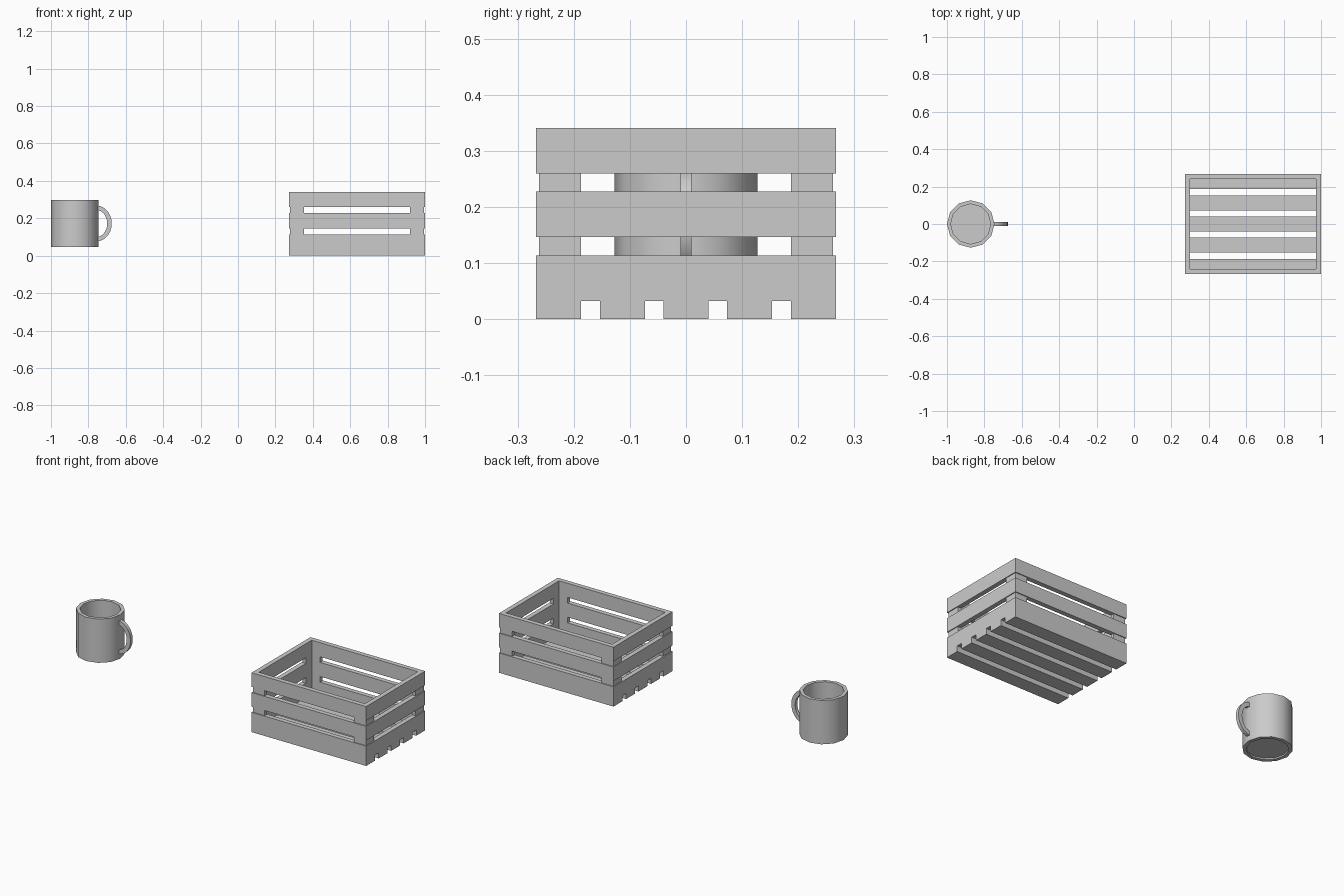
import bpy, bmesh, math
from math import sin, cos, pi

if "Cube" in bpy.data.objects:
    bpy.data.objects.remove(bpy.data.objects["Cube"])


def make_object(name, bm, smooth=False):
    bmesh.ops.recalc_face_normals(bm, faces=bm.faces)
    mesh = bpy.data.meshes.new(name)
    bm.to_mesh(mesh)
    bm.free()
    ob = bpy.data.objects.new(name, mesh)
    bpy.context.collection.objects.link(ob)
    if smooth:
        bpy.ops.object.select_all(action='DESELECT')
        ob.select_set(True)
        bpy.context.view_layer.objects.active = ob
        bpy.ops.object.shade_smooth_by_angle(angle=math.radians(40))
    return ob


def add_box(bm, x0, x1, y0, y1, z0, z1):
    vs = bmesh.ops.create_cube(bm, size=1)['verts']
    for v in vs:
        v.co = ((x0 + x1) / 2 + v.co.x * (x1 - x0),
                (y0 + y1) / 2 + v.co.y * (y1 - y0),
                (z0 + z1) / 2 + v.co.z * (z1 - z0))


def bridge(bm, loops, closed=True):
    # quads between successive vertex loops
    n = len(loops[0])
    pairs = list(zip(loops, loops[1:] + loops[:1])) if closed else list(zip(loops, loops[1:]))
    for a, b in pairs:
        for i in range(n):
            j = (i + 1) % n
            bm.faces.new((a[i], a[j], b[j], b[i]))


# crate dimensions
CX, HX, HY, T = 0.6365, 0.3635, 0.267, 0.027
BOARD, GAP = 0.081, 0.0325
REC, POST = 0.005, 0.08


def rect(bm, hx, hy, z):
    return [bm.verts.new((CX + sx * hx, sy * hy, z))
            for sx, sy in ((-1, -1), (1, -1), (1, 1), (-1, 1))]


# three stacked wall board frames
for k, name in enumerate(("lower", "middle", "upper")):
    z0 = GAP + k * (BOARD + GAP)
    z1 = z0 + BOARD
    bm = bmesh.new()
    bridge(bm, [rect(bm, HX, HY, z0), rect(bm, HX, HY, z1),
                rect(bm, HX - T, HY - T, z1), rect(bm, HX - T, HY - T, z0)])
    make_object(name + "_wall_boards", bm)

# recessed spacer blocks in the gaps at each corner
bm = bmesh.new()
for k in range(2):
    z0 = GAP + BOARD + k * (BOARD + GAP)
    for sx in (-1, 1):
        for sy in (-1, 1):
            def span(c, s, a, b):
                return sorted((c + s * a, c + s * b))
            add_box(bm, *span(CX, sx, HX - POST, HX - REC),
                    *span(0, sy, HY - T, HY - REC), z0, z0 + GAP)
            add_box(bm, *span(CX, sx, HX - T, HX - REC),
                    *span(0, sy, HY - POST, HY - T), z0, z0 + GAP)
make_object("corner_spacers", bm)

# five floor slats
bm = bmesh.new()
pitch = (2 * HY - 0.08) / 4
for i in range(5):
    y = -HY + 0.04 + i * pitch
    add_box(bm, CX - HX, CX + HX, y - 0.04, y + 0.04, 0, GAP)
make_object("floor_slats", bm)

# mug body: closed cup profile turned with 12 sides
MX, SIDES = -0.873, 12
profile = [(0.107, 0.055), (0.107, 0.047), (0.127, 0.047), (0.127, 0.298),
           (0.107, 0.298), (0.107, 0.072)]
bm = bmesh.new()
loops = [[bm.verts.new((MX + r * cos(2 * pi * i / SIDES), r * sin(2 * pi * i / SIDES), z))
          for i in range(SIDES)] for r, z in profile]
bridge(bm, loops, closed=False)
bm.faces.new(loops[0])
bm.faces.new(loops[-1])
make_object("mug_body", bm, True)

# mug handle: square section swept along a half ellipse
bm = bmesh.new()
loops = []
STEPS = 14
for i in range(STEPS + 1):
    a = pi / 2 - pi * i / STEPS
    ring = []
    for dr, y in ((-0.012, -0.01), (0.012, -0.01), (0.012, 0.01), (-0.012, 0.01)):
        ring.append(bm.verts.new((-0.757 + (0.070 + dr) * cos(a), y,
                                  0.172 + (0.084 + dr) * sin(a))))
    loops.append(ring)
bridge(bm, loops, closed=False)
bm.faces.new(loops[0])
bm.faces.new(loops[-1])
make_object("mug_handle", bm, True)
